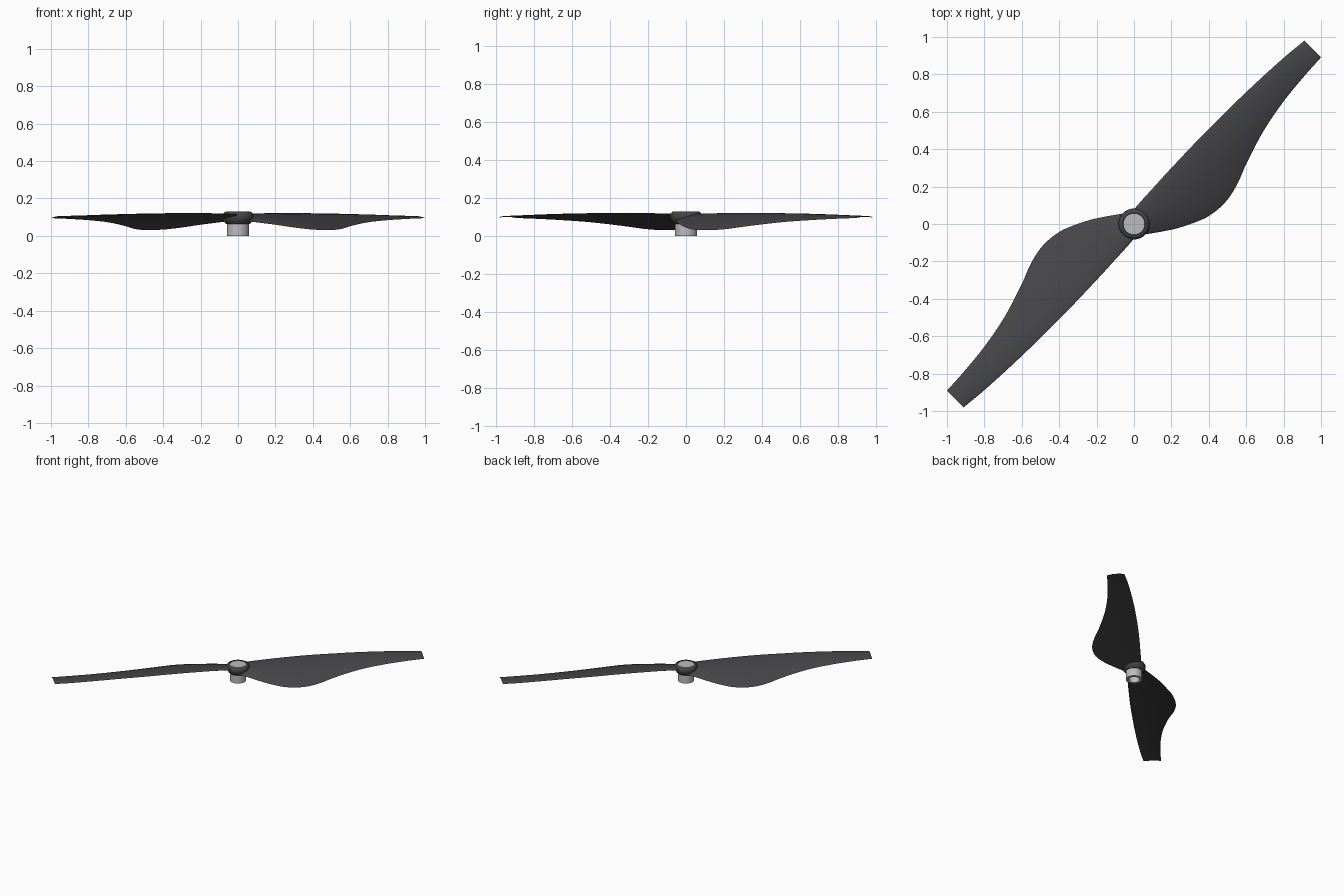
import bpy, bmesh, math
from mathutils import Matrix

if "Cube" in bpy.data.objects:
    bpy.data.objects.remove(bpy.data.objects["Cube"])


def material(name, c):
    m = bpy.data.materials.new(name)
    m.diffuse_color = (*c, 1)
    m.use_nodes = True
    m.node_tree.nodes["Principled BSDF"].inputs["Base Color"].default_value = m.diffuse_color
    return m


dark = material("dark_plastic", (0.06, 0.06, 0.065))
metal = material("pale_metal", (0.5, 0.5, 0.5))

# Blade stations: span, leading offset, trailing offset, leading z, trailing z, thickness
STATIONS = [
    (-0.02, -0.050, 0.065, 0.108, 0.082, 0.022),
    (0.12, -0.060, 0.163, 0.114, 0.060, 0.020),
    (0.21, -0.064, 0.212, 0.117, 0.045, 0.018),
    (0.31, -0.069, 0.252, 0.119, 0.034, 0.016),
    (0.43, -0.073, 0.263, 0.120, 0.031, 0.014),
    (0.54, -0.076, 0.240, 0.120, 0.037, 0.013),
    (0.66, -0.077, 0.194, 0.118, 0.053, 0.012),
    (0.85, -0.076, 0.136, 0.115, 0.073, 0.010),
    (1.03, -0.071, 0.102, 0.110, 0.084, 0.009),
    (1.20, -0.062, 0.085, 0.104, 0.091, 0.007),
    (1.338, -0.049, 0.077, 0.099, 0.095, 0.006),
]


def sample(s):
    """Smooth interpolation of the stations at span s."""
    n = len(STATIONS)
    i = max(k for k in range(n - 1) if STATIONS[k][0] <= s + 1e-9)
    a, b = STATIONS[i], STATIONS[i + 1]
    p, q = STATIONS[max(i - 1, 0)], STATIONS[min(i + 2, n - 1)]
    h = b[0] - a[0]
    u = (s - a[0]) / h
    out = []
    for k in range(1, 6):
        ma = (b[k] - p[k]) / (b[0] - p[0]) * h
        mb = (q[k] - a[k]) / (q[0] - a[0]) * h
        out.append((2*u**3 - 3*u**2 + 1) * a[k] + (u**3 - 2*u**2 + u) * ma
                   + (3*u**2 - 2*u**3) * b[k] + (u**3 - u**2) * mb)
    return out


def finish(name, bm, mat, angle=35):
    bmesh.ops.recalc_face_normals(bm, faces=bm.faces)
    me = bpy.data.meshes.new(name)
    bm.to_mesh(me)
    bm.free()
    me.materials.append(mat)
    ob = bpy.data.objects.new(name, me)
    bpy.context.collection.objects.link(ob)
    bpy.ops.object.select_all(action='DESELECT')
    ob.select_set(True)
    bpy.context.view_layer.objects.active = ob
    bpy.ops.object.shade_smooth_by_angle(angle=math.radians(angle))
    return ob


def blade(name, turn):
    bm = bmesh.new()
    rings, m, r2 = 56, 12, math.sqrt(0.5)
    loops = []
    for i in range(rings + 1):
        s = STATIONS[0][0] + (STATIONS[-1][0] - STATIONS[0][0]) * i / rings
        lead, trail, zl, zt, th = sample(s)
        loop = []
        for j in range(2 * m):
            a = math.pi * j / m
            f = 0.5 - 0.5 * math.cos(a)
            t = lead + (trail - lead) * f
            camber = 0.05 * (trail - lead) * f * (1 - f) * 4
            z = zl + (zt - zl) * f + camber + 0.5 * th * math.sin(a) * (1.1 - 0.5 * f)
            loop.append(bm.verts.new(((s + t) * r2, (s - t) * r2, z)))
        loops.append(loop)
    for A, B in zip(loops, loops[1:]):
        for j in range(2 * m):
            k = (j + 1) % (2 * m)
            bm.faces.new((A[j], A[k], B[k], B[j]))
    bm.faces.new(loops[0])
    bm.faces.new(loops[-1])
    bmesh.ops.rotate(bm, verts=bm.verts, matrix=Matrix.Rotation(turn, 3, 'Z'))
    return finish(name, bm, dark)


def lathe(name, profile, mat, closed=False, n=48):
    """Revolve (radius, z) points around the z axis."""
    bm = bmesh.new()
    pts = [bm.verts.new((r, 0, z)) for r, z in profile]
    edges = [bm.edges.new(e) for e in zip(pts, pts[1:])]
    if closed:
        edges.append(bm.edges.new((pts[-1], pts[0])))
    bmesh.ops.spin(bm, geom=pts + edges, axis=(0, 0, 1), cent=(0, 0, 0),
                   angle=2 * math.pi, steps=n)
    bmesh.ops.remove_doubles(bm, verts=bm.verts, dist=1e-5)
    return finish(name, bm, mat)


# Two opposite blades
blade("blade_right", 0)
blade("blade_left", math.pi)

# Dark collar around the hub
lathe("hub_collar", [(0.056, 0.064), (0.062, 0.064), (0.072, 0.074), (0.081, 0.090),
                     (0.083, 0.104), (0.081, 0.116), (0.074, 0.126), (0.066, 0.130),
                     (0.060, 0.130), (0.056, 0.124)], dark, closed=True)

# Metal insert with a hollow underside
lathe("hub_insert", [(0, 0.126), (0.059, 0.126), (0.059, 0), (0.040, 0),
                     (0.040, 0.06), (0, 0.06)], metal)
